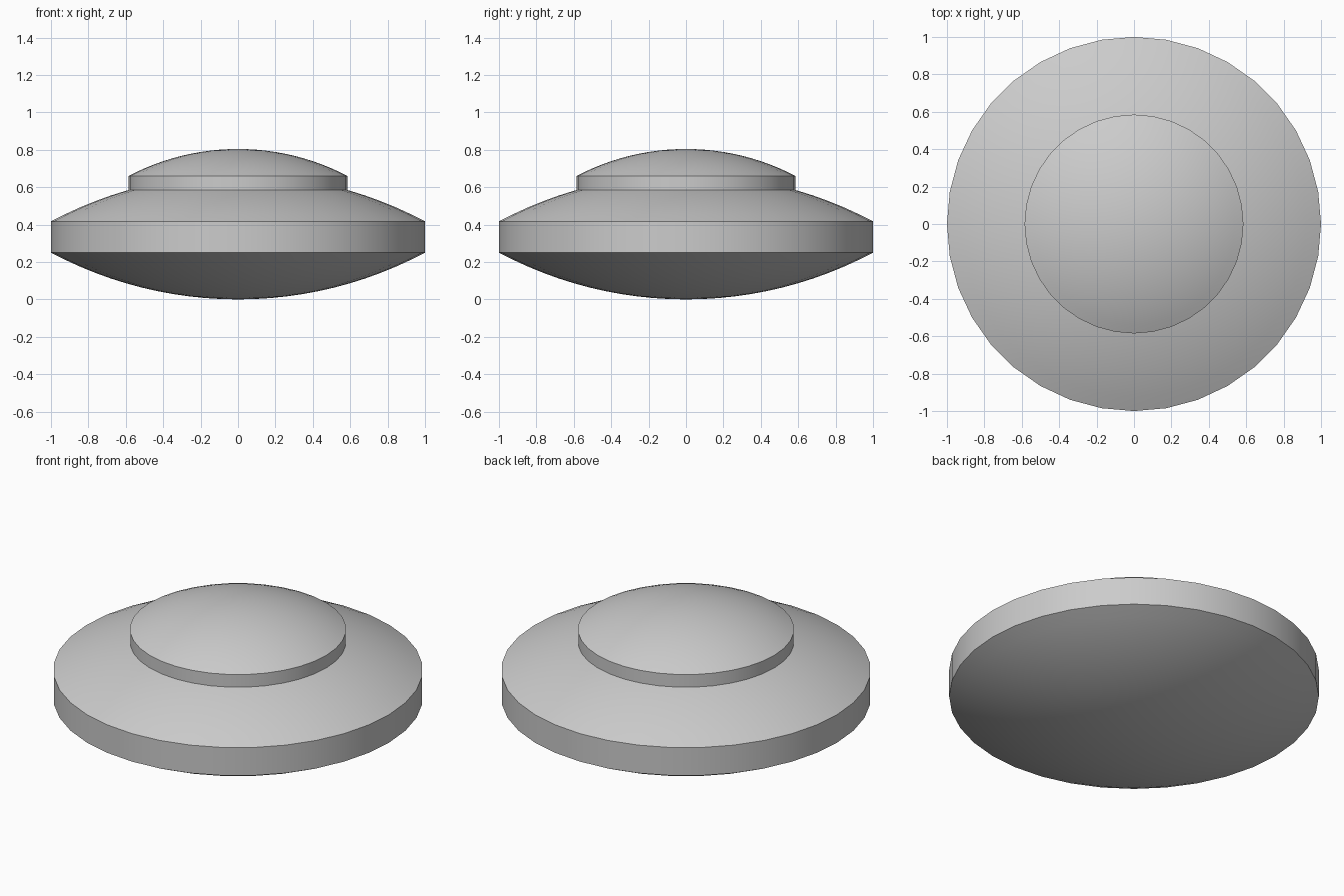
import bpy, bmesh
from math import sin, cos, asin, radians, pi, sqrt

if "Cube" in bpy.data.objects:
    bpy.data.objects.remove(bpy.data.objects["Cube"])

SIDES = 36


def cap(radius, height, z_edge, sign, steps=12):
    """Spherical cap profile from the pole out to its rim."""
    R = (radius ** 2 + height ** 2) / (2 * height)
    a_max = asin(radius / R)
    pts = []
    for i in range(steps + 1):
        a = a_max * i / steps
        pts.append((R * sin(a), z_edge + sign * (height - R + R * cos(a))))
    return pts


def lathe(name, profile):
    """Revolve an (r, z) profile that starts and ends on the axis."""
    bm = bmesh.new()
    rings = []
    for r, z in profile:
        if r < 1e-6:
            rings.append([bm.verts.new((0, 0, z))])
        else:
            rings.append([bm.verts.new((r * cos(2 * pi * k / SIDES),
                                        r * sin(2 * pi * k / SIDES), z))
                          for k in range(SIDES)])
    for a, b in zip(rings, rings[1:]):
        for k in range(SIDES):
            n = (k + 1) % SIDES
            loop = [a[k % len(a)], a[n % len(a)], b[n % len(b)], b[k % len(b)]]
            bm.faces.new(list(dict.fromkeys(loop)))
    bmesh.ops.recalc_face_normals(bm, faces=bm.faces)
    mesh = bpy.data.meshes.new(name)
    bm.to_mesh(mesh)
    bm.free()
    obj = bpy.data.objects.new(name, mesh)
    bpy.context.collection.objects.link(obj)
    bpy.ops.object.select_all(action='DESELECT')
    obj.select_set(True)
    bpy.context.view_layer.objects.active = obj
    bpy.ops.object.shade_smooth_by_angle(angle=radians(20))
    return obj


# Saucer hull: curved underside, straight rim band, curved top
lathe("saucer_hull", cap(1.0, 0.25, 0.25, -1) + cap(1.0, 0.25, 0.417, 1)[::-1])

# Raised upper deck: short wall with a shallow dome, sunk slightly in the hull
lathe("upper_dome", [(0, 0.57), (0.585, 0.57)] + cap(0.585, 0.144, 0.66, 1)[::-1])
